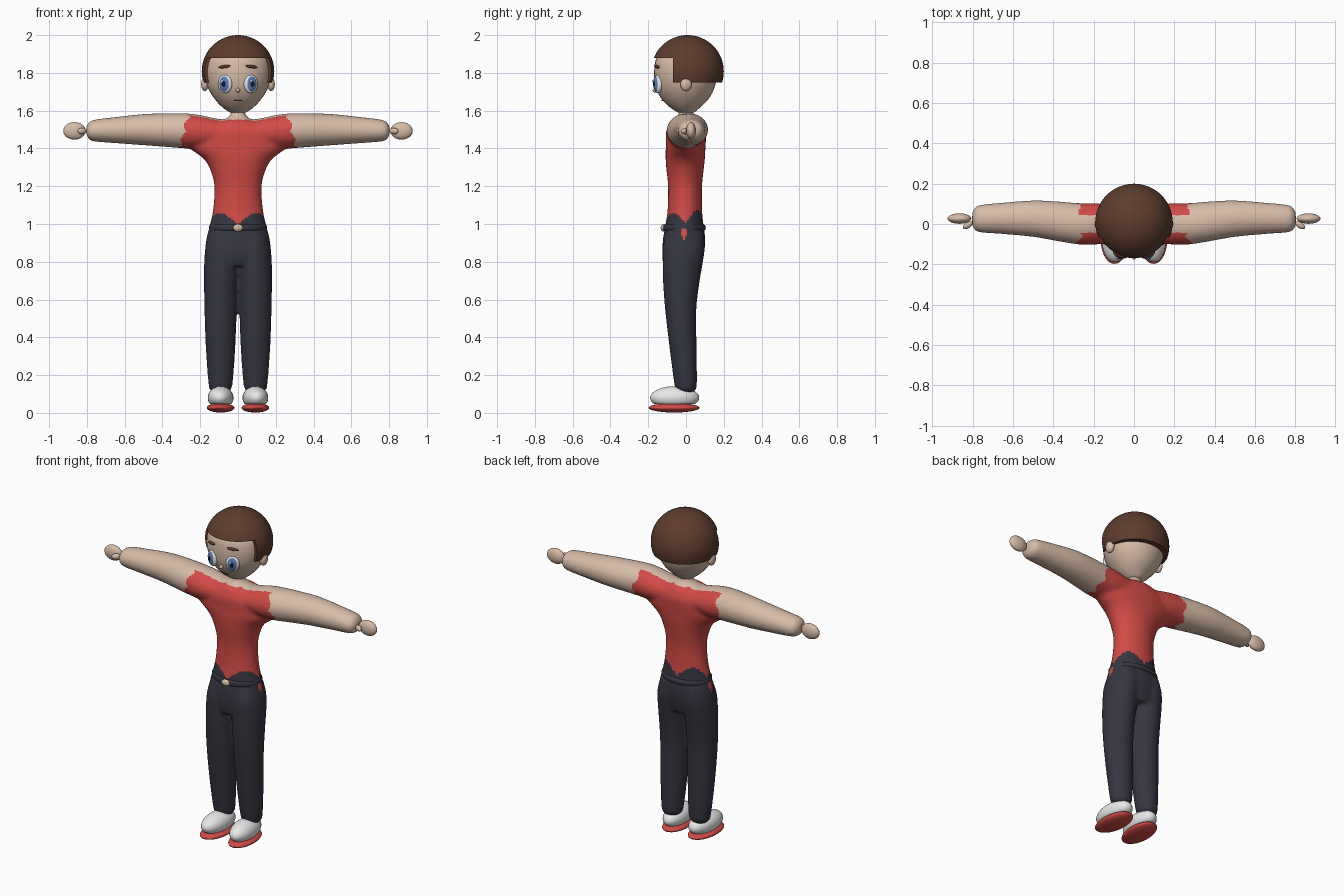
import bpy, bmesh, math
from mathutils import Vector, Matrix

if "Cube" in bpy.data.objects:
    bpy.data.objects.remove(bpy.data.objects["Cube"])


def mat(name, r, g, b):
    m = bpy.data.materials.new(name)
    m.diffuse_color = (r, g, b, 1)
    m.use_nodes = True
    m.node_tree.nodes["Principled BSDF"].inputs["Base Color"].default_value = m.diffuse_color
    return m


SKIN = mat("skin", 0.68, 0.50, 0.39)
RED = mat("red", 0.64, 0.07, 0.06)
NAVY = mat("dark_trousers", 0.036, 0.036, 0.052)
BROWN = mat("brown_hair", 0.11, 0.045, 0.027)
WHITE = mat("white", 0.82, 0.82, 0.82)
BLUE = mat("blue_iris", 0.09, 0.2, 0.5)
BLACK = mat("black_pupil", 0.01, 0.01, 0.015)


def finish(bm, name, material):
    bmesh.ops.recalc_face_normals(bm, faces=bm.faces)
    me = bpy.data.meshes.new(name)
    bm.to_mesh(me)
    bm.free()
    ob = bpy.data.objects.new(name, me)
    bpy.context.collection.objects.link(ob)
    me.materials.append(material)
    bpy.ops.object.select_all(action='DESELECT')
    ob.select_set(True)
    bpy.context.view_layer.objects.active = ob
    bpy.ops.object.shade_smooth_by_angle(angle=math.radians(40))
    return ob


def ellipsoid(name, material, loc, radii, rot=(0, 0, 0), floor=None):
    """Ball scaled to radii; floor flattens everything below that height."""
    bm = bmesh.new()
    bmesh.ops.create_uvsphere(bm, u_segments=32, v_segments=20, radius=1)
    turn = Matrix.Rotation(rot[2], 4, 'Z') @ Matrix.Rotation(rot[1], 4, 'Y')
    bm.transform(Matrix.Translation(loc) @ turn @ Matrix.Diagonal((*radii, 1)))
    if floor is not None:
        for v in bm.verts:
            v.co.z = max(v.co.z, floor)
    return finish(bm, name, material)


def loft(bm, rings, along='Z', side=1, seg=32, steps=4):
    """Tube through rings (position, min_a, max_a, min_b, max_b), smoothly resampled."""
    rows = []
    n = len(rings)
    for i in range(n - 1):
        p = [rings[max(0, min(n - 1, i + k))] for k in (-1, 0, 1, 2)]
        for s in range(steps + (i == n - 2)):
            t = s / steps
            rows.append([0.5 * (2 * b + (c - a) * t + (2 * a - 5 * b + 4 * c - d) * t * t
                                + (3 * b - a - 3 * c + d) * t ** 3) for a, b, c, d in zip(*p)])
    loops = []
    for q, a0, a1, b0, b1 in rows:
        loop = []
        for k in range(seg):
            w = 2 * math.pi * k / seg
            a = (a0 + a1) / 2 + (a1 - a0) / 2 * math.cos(w)
            b = (b0 + b1) / 2 + (b1 - b0) / 2 * math.sin(w)
            loop.append(bm.verts.new((side * a, b, q) if along == 'Z' else (side * q, a, b)))
        loops.append(loop)
    faces = [bm.faces.new(loops[0]), bm.faces.new(loops[-1])]
    for l0, l1 in zip(loops, loops[1:]):
        faces += [bm.faces.new((l0[k], l0[(k + 1) % seg], l1[(k + 1) % seg], l1[k]))
                  for k in range(seg)]
    bmesh.ops.recalc_face_normals(bm, faces=faces)


# Body: torso, neck, arms and legs fused into one smooth skin
bm = bmesh.new()
loft(bm, [(0.78, -.14, .14, -.115, .08), (0.84, -.172, .172, -.125, .095),
          (0.92, -.168, .168, -.122, .102), (1.0, -.148, .148, -.108, .092),
          (1.08, -.132, .132, -.097, .085), (1.2, -.125, .125, -.095, .085),
          (1.29, -.148, .148, -.104, .094), (1.345, -.182, .182, -.108, .1),
          (1.385, -.235, .235, -.108, .102), (1.42, -.27, .27, -.106, .104),
          (1.49, -.25, .25, -.105, .105), (1.545, -.12, .12, -.08, .08)])
loft(bm, [(1.5, -.12, .12, -.085, .085), (1.55, -.075, .075, -.065, .065),
          (1.575, -.042, .042, -.042, .042), (1.63, -.037, .037, -.037, .037)])
for s in (-1, 1):
    loft(bm, [(0, -.09, .09, 1.42, 1.552), (.1, -.096, .096, 1.41, 1.556),
              (.2, -.102, .103, 1.396, 1.577), (.28, -.101, .104, 1.4, 1.586),
              (.38, -.085, .112, 1.408, 1.586), (.5, -.064, .117, 1.417, 1.582),
              (.65, -.05, .106, 1.428, 1.566), (.76, -.042, .095, 1.437, 1.552),
              (.79, -.03, .08, 1.45, 1.537), (.803, -.005, .055, 1.475, 1.515)], 'X', s)
    loft(bm, [(.105, .06, .125, -.03, .03), (.12, .04, .147, -.052, .05),
              (.16, .028, .157, -.063, .058), (.35, .014, .171, -.088, .056),
              (.55, .006, .178, -.111, .055), (.7, 0, .18, -.122, .073),
              (.8, -.008, .179, -.124, .09), (.88, -.01, .172, -.122, .1),
              (.96, .0, .15, -.1, .09)], 'Z', s)
body = finish(bm, "body", SKIN)
fuse = body.modifiers.new("fuse", 'REMESH')
fuse.mode, fuse.voxel_size = 'VOXEL', 0.01
soft = body.modifiers.new("soften", 'SMOOTH')
soft.factor, soft.iterations = 0.5, 6
for m in ("fuse", "soften"):
    bpy.ops.object.modifier_apply(modifier=m)
me = body.data
me.materials.clear()
for m in (SKIN, RED, NAVY):
    me.materials.append(m)


def zigzag(t):
    return abs((t % 1) * 2 - 1) * 2 - 1


# Clothing colours: trousers below a wavy waist, shirt up to ragged sleeves and open shoulders
for f in me.polygons:
    x, y, z = f.center
    around = math.atan2(y / .095, x / .14)
    waist = 1.0 + .06 * abs(math.sin(2 * around)) + (.012 if y > 0 else 0)
    sleeve = .262 + max(0, 1.585 - z) * .25 + .013 * zigzag(math.atan2(z - 1.49, y) * 1.1)
    patch = abs(x) > .1 and abs(y + .01) / .02 + abs(z - .955) / .037 < 1
    if z < waist:
        f.material_index = 1 if patch else 2
    elif abs(x) > sleeve or (z > 1.5 and abs(y) < .043) or (z > 1.552 and abs(x) < .08):
        f.material_index = 0
    else:
        f.material_index = 1
bpy.ops.object.shade_smooth()

# Head, tapering to the chin
bm = bmesh.new()
loft(bm, [(1.583, -.015, .015, -.015, .015), (1.592, -.045, .045, -.045, .045),
          (1.62, -.085, .085, -.088, .078), (1.66, -.122, .122, -.128, .118),
          (1.71, -.154, .154, -.156, .146), (1.76, -.171, .171, -.167, .16),
          (1.82, -.176, .176, -.168, .165), (1.88, -.16, .16, -.155, .155),
          (1.94, -.11, .11, -.1, .11), (1.97, -.04, .04, -.04, .04)])
finish(bm, "head", SKIN)


# Hair: ball trimmed to a cap above the fringe and a lower back part
def hair(name, cuts):
    bm = bmesh.new()
    bmesh.ops.create_uvsphere(bm, u_segments=48, v_segments=32, radius=.192)
    bm.transform(Matrix.Translation((0, .008, 1.808)))
    for co, no in cuts:
        r = bmesh.ops.bisect_plane(bm, geom=bm.verts[:] + bm.edges[:] + bm.faces[:],
                                   plane_co=co, plane_no=no, clear_outer=True)
        rim = [e for e in r['geom_cut'] if isinstance(e, bmesh.types.BMEdge)]
        bmesh.ops.holes_fill(bm, edges=rim)
    finish(bm, name, BROWN)


hair("hair_cap", [((0, 0, 1.88), (0, 0, -1))])
hair("hair_back", [((0, 0, 1.88), (0, 0, 1)), ((0, 0, 1.748), (0, 0, -1)),
                   ((0, -.068, 0), (0, -1, 0))])

# Mirrored parts
for s, side in ((-1, "left"), (1, "right")):
    ellipsoid("ear_" + side, SKIN, (s * .175, 0, 1.74), (.02, .03, .036))
    yaw = s * .38
    out = Vector((math.sin(yaw), -math.cos(yaw), 0))
    across = Vector((math.cos(yaw), math.sin(yaw), 0))
    eye = Vector((s * .068, -.148, 1.742))
    ellipsoid("eye_white_" + side, WHITE, eye, (.039, .02, .05), (0, 0, yaw))
    ellipsoid("iris_" + side, BLUE, eye + out * .008, (.029, .016, .041), (0, 0, yaw))
    ellipsoid("pupil_" + side, BLACK, eye + out * .014, (.015, .013, .022), (0, 0, yaw))
    ellipsoid("eye_glint_" + side, WHITE, eye + out * .024 - across * .008 + Vector((0, 0, .014)),
              (.006, .004, .008), (0, 0, yaw))
    ellipsoid("eyebrow_" + side, BROWN, (s * .072, -.154, 1.833), (.034, .009, .008),
              (0, s * .12, yaw))
    # Hands
    ellipsoid("hand_" + side, SKIN, (s * .866, .027, 1.493), (.059, .026, .046))
    ellipsoid("thumb_" + side, SKIN, (s * .825, -.006, 1.492), (.027, .015, .017),
              (0, 0, s * -.6))
    # Shoes
    ellipsoid("sole_" + side, RED, (s * .092, -.063, .027), (.073, .135, .025), (0, 0, s * .06))
    ellipsoid("shoe_" + side, WHITE, (s * .092, -.06, .08), (.068, .13, .061),
              (0, 0, s * .06), floor=.046)

# Nose and mouth
ellipsoid("nose", SKIN, (0, -.163, 1.708), (.011, .014, .012))
ellipsoid("mouth", BROWN, (0, -.124, 1.654), (.022, .005, .004))

# Belt and buckle
bm = bmesh.new()
loft(bm, [(.962, -.143, .143, -.108, .09), (.97, -.152, .152, -.12, .103),
          (.99, -.152, .152, -.12, .103), (.998, -.143, .143, -.108, .09)])
finish(bm, "belt", NAVY)
ellipsoid("buckle", SKIN, (0, -.12, .98), (.026, .014, .02))
